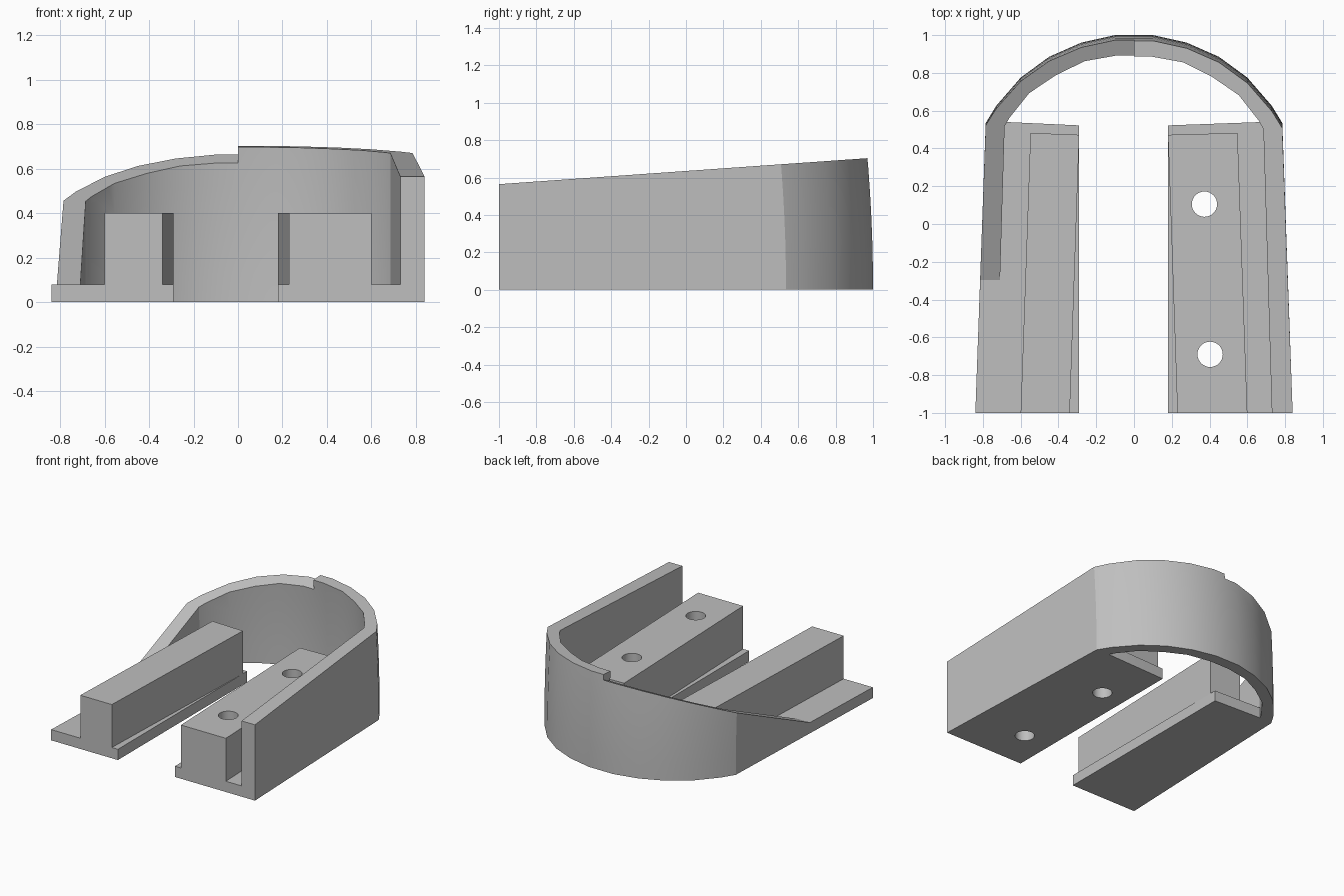
import bpy, bmesh
from mathutils import Vector, Matrix
from math import radians

if "Cube" in bpy.data.objects:
    bpy.data.objects.remove(bpy.data.objects["Cube"])

grey = bpy.data.materials.new("plain_grey")
grey.use_nodes = True
COLOUR = (0.52, 0.52, 0.52, 1)
grey.diffuse_color = COLOUR
grey.node_tree.nodes["Principled BSDF"].inputs["Base Color"].default_value = COLOUR

PLATE_TOP, BLOCK_TOP = 0.08, 0.40


def finish(name, bm):
    bmesh.ops.recalc_face_normals(bm, faces=bm.faces)
    mesh = bpy.data.meshes.new(name)
    bm.to_mesh(mesh)
    bm.free()
    mesh.materials.append(grey)
    ob = bpy.data.objects.new(name, mesh)
    bpy.context.collection.objects.link(ob)
    return ob


def activate(ob):
    bpy.ops.object.select_all(action="DESELECT")
    ob.select_set(True)
    bpy.context.view_layer.objects.active = ob


def smooth(ob):
    activate(ob)
    bpy.ops.object.shade_smooth_by_angle(angle=radians(20))


def prism(name, outline, z0, z1):
    bm = bmesh.new()
    face = bm.faces.new([bm.verts.new((x, y, z0)) for x, y in outline])
    top = bmesh.ops.extrude_face_region(bm, geom=[face])["geom"]
    moved = [v for v in top if isinstance(v, bmesh.types.BMVert)]
    bmesh.ops.translate(bm, verts=moved, vec=(0, 0, z1 - z0))
    return finish(name, bm)


# Wall footprint, from the middle of the rounded back to the front end
OUTER = [(0, 1), (0.1, 1), (0.28, 0.96), (0.45, 0.885), (0.6, 0.775),
         (0.73, 0.625), (0.785, 0.535), (0.84, -1)]
INNER = [(0, 0.917), (0.085, 0.917), (0.26, 0.885), (0.41, 0.81), (0.555, 0.71),
         (0.66, 0.575), (0.685, 0.53), (0.73, -1)]


def wall(name, side, height, slope):
    """Half wall leaning in at the back, cut by the plane z = height + slope * y."""
    bm = bmesh.new()
    rows = [[bm.verts.new((side * x, y, 0)) for x, y in line] for line in (OUTER, INNER)]
    a, b = rows
    faces = [bm.faces.new((a[i], a[i + 1], b[i + 1], b[i])) for i in range(len(a) - 1)]
    base = {(round(v.co.x, 4)): v.co.y for v in bm.verts}
    levels = 6
    for k in range(1, levels + 1):
        z = 0.78 * k / levels
        geom = bmesh.ops.extrude_face_region(bm, geom=faces)["geom"]
        old = faces
        faces = [g for g in geom if isinstance(g, bmesh.types.BMFace)]
        if k > 1:
            bmesh.ops.delete(bm, geom=[f for f in old if f.is_valid], context="FACES_ONLY")
        lean = 0.06 * (z ** 2 - (z - 0.78 / levels) ** 2)
        for v in (g for g in geom if isinstance(g, bmesh.types.BMVert)):
            v.co.z = z
            if v.co.y > 0.4:
                v.co.y -= lean
    cut = bmesh.ops.bisect_plane(
        bm, geom=bm.verts[:] + bm.edges[:] + bm.faces[:], dist=1e-5,
        plane_co=(0, 0, height), plane_no=Vector((0, -slope, 1)).normalized(),
        clear_outer=True)["geom_cut"]
    rim = [g for g in cut if isinstance(g, bmesh.types.BMEdge)]
    bmesh.ops.edgeloop_fill(bm, edges=rim)
    smooth(finish(name, bm))


wall("left_wall", 1, 0.635, 0.0705)
wall("right_wall", -1, 0.216, 0.46)

# Base plates and the rails standing on them
for name, side, edge, rail_front in (("left", 1, 0.18, 0.23), ("right", -1, 0.29, 0.34)):
    foot = [(edge, -1), (0.84, -1), (0.785, 0.53), (0.68, 0.54), (edge, 0.522)]
    rail = [(rail_front, -1), (0.6, -1), (0.548, 0.482), (edge, 0.472)]
    parts = [prism(name + "_base_plate", [(side * x, y) for x, y in foot], 0, PLATE_TOP),
             prism(name + "_rail", [(side * x, y) for x, y in rail], PLATE_TOP, BLOCK_TOP)]
    if side < 0:
        continue
    # Two screw holes through the left rail and plate
    bm = bmesh.new()
    for x, y in ((0.373, 0.105), (0.403, -0.69)):
        bmesh.ops.create_cone(bm, cap_ends=True, segments=32, radius1=0.067, radius2=0.067,
                              depth=1, matrix=Matrix.Translation((x, y, 0.2)))
    cutter = finish("hole_cutter", bm)
    cutter.hide_render = True
    for part in parts:
        mod = part.modifiers.new("holes", "BOOLEAN")
        mod.operation, mod.object, mod.solver = "DIFFERENCE", cutter, "EXACT"
        activate(part)
        bpy.ops.object.modifier_apply(modifier=mod.name)
        smooth(part)
    bpy.data.objects.remove(cutter)
